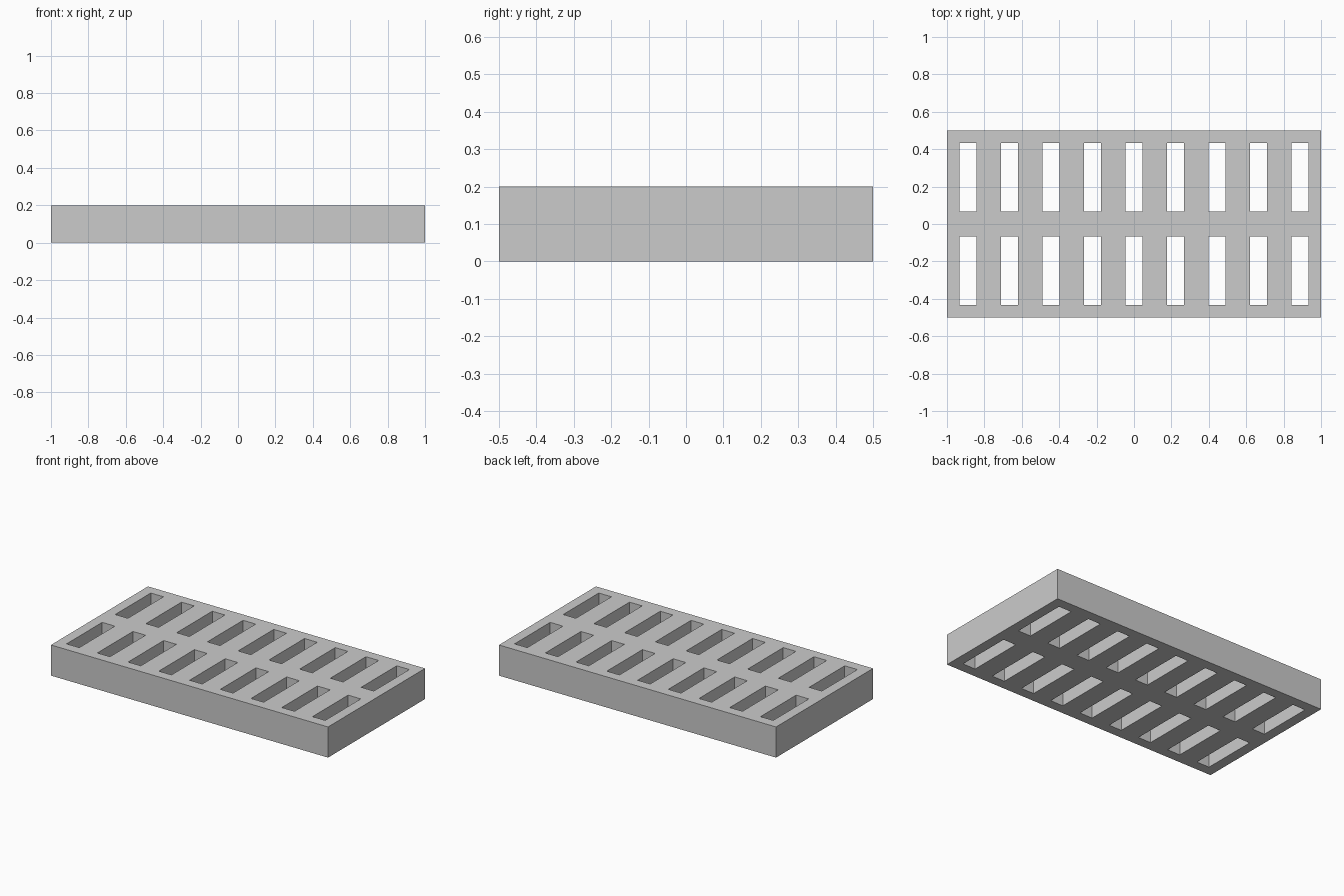
import bpy
import bmesh

if "Cube" in bpy.data.objects:
    bpy.data.objects.remove(bpy.data.objects["Cube"])

HEIGHT = 0.2
COLUMNS = 9
SLOT_W = 0.0915
FIRST_X = -0.8876
PITCH = -2 * FIRST_X / (COLUMNS - 1)

# Grid lines: odd-numbered cells in both directions are slots
xs = [-1.0]
for i in range(COLUMNS):
    centre = FIRST_X + i * PITCH
    xs += [centre - SLOT_W / 2, centre + SLOT_W / 2]
xs.append(1.0)
ys = [-0.5, -0.434, -0.067, 0.067, 0.434, 0.5]

bm = bmesh.new()
verts = [[bm.verts.new((x, y, 0)) for y in ys] for x in xs]

# Flat grating outline with open slots
for i in range(len(xs) - 1):
    for j in range(len(ys) - 1):
        if i % 2 and j % 2:
            continue
        bm.faces.new((verts[i][j], verts[i + 1][j],
                      verts[i + 1][j + 1], verts[i][j + 1]))

# Thicken into a slab with through slots
result = bmesh.ops.extrude_face_region(bm, geom=bm.faces[:], use_keep_orig=True)
top = [g for g in result["geom"] if isinstance(g, bmesh.types.BMVert)]
bmesh.ops.translate(bm, verts=top, vec=(0, 0, HEIGHT))
bmesh.ops.recalc_face_normals(bm, faces=bm.faces[:])

mesh = bpy.data.meshes.new("slotted_grate")
bm.to_mesh(mesh)
bm.free()
grate = bpy.data.objects.new("slotted_grate", mesh)
bpy.context.collection.objects.link(grate)
